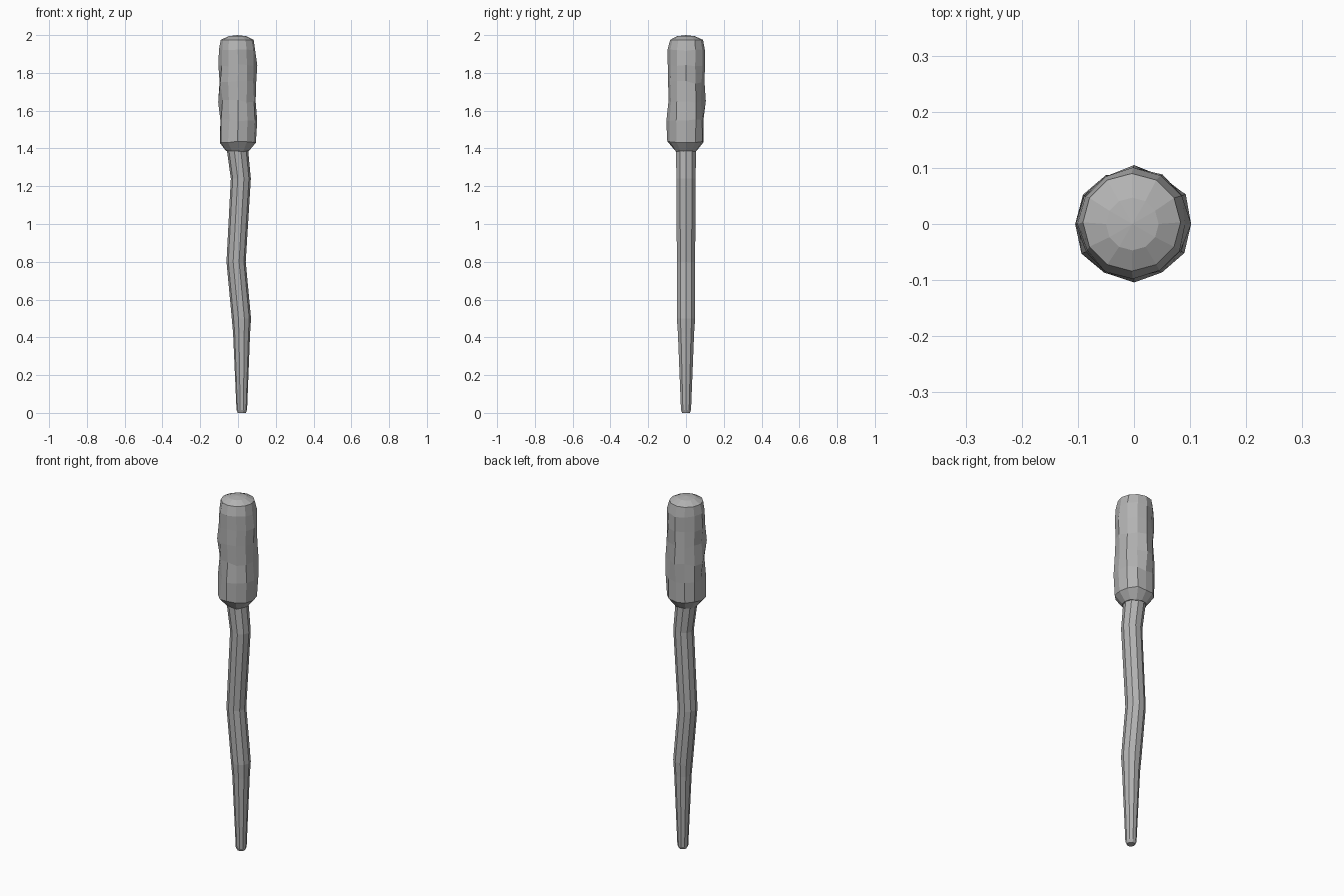
import bpy, bmesh, math, random

random.seed(4)
cube = bpy.data.objects.get("Cube")
if cube:
    bpy.data.objects.remove(cube, do_unlink=True)

grey = bpy.data.materials.new("plain_grey")
grey.use_nodes = True
colour = (0.45, 0.45, 0.45, 1)
grey.diffuse_color = colour
grey.node_tree.nodes["Principled BSDF"].inputs["Base Color"].default_value = colour


def loft(name, rings, sides, jitter=None, turn=0.0, apex=None):
    """Skin rings of (z, centre x, centre y, radius); an apex closes the top as a fan."""
    bm = bmesh.new()
    loops = []
    for i, (z, cx, cy, r) in enumerate(rings):
        amount = jitter[i] if jitter else 0
        loop = []
        for k in range(sides):
            a = turn + 2 * math.pi * k / sides
            rr = r + random.uniform(-amount, amount)
            dz = random.uniform(-amount, amount)
            loop.append(bm.verts.new((cx + rr * math.cos(a), cy + rr * math.sin(a), z + dz)))
        loops.append(loop)
    for low, high in zip(loops, loops[1:]):
        for k in range(sides):
            n = (k + 1) % sides
            bm.faces.new((low[k], low[n], high[n], high[k]))
    bm.faces.new(loops[0][::-1])
    if apex:
        tip = bm.verts.new(apex)
        for k in range(sides):
            bm.faces.new((loops[-1][k], loops[-1][(k + 1) % sides], tip))
    else:
        bm.faces.new(loops[-1])
    mesh = bpy.data.meshes.new(name)
    bm.to_mesh(mesh)
    bm.free()
    mesh.materials.append(grey)
    obj = bpy.data.objects.new(name, mesh)
    bpy.context.collection.objects.link(obj)
    return obj


# Crooked tapering shaft, bending only sideways
loft("shaft", [
    (0.0, 0.020, 0, 0.021), (0.015, 0.020, 0, 0.028), (0.42, 0.019, 0, 0.045),
    (0.50, 0.018, 0, 0.051), (0.80, -0.010, 0, 0.051), (1.24, 0.015, 0, 0.053),
    (1.42, -0.006, 0, 0.057)], 10)

# Lumpy faceted head with a shallow domed top
loft("head", [
    (1.385, -0.003, 0, 0.058), (1.435, -0.003, 0, 0.096), (1.55, 0.0, 0, 0.099),
    (1.65, 0.0, 0, 0.098), (1.75, -0.002, 0, 0.098), (1.84, 0.0, 0, 0.098),
    (1.92, -0.002, 0, 0.097), (1.975, -0.004, 0.003, 0.087), (1.994, -0.003, 0, 0.047)],
    12, [0.003, 0.005, 0.008, 0.009, 0.008, 0.007, 0.004, 0, 0], apex=(-0.003, 0, 2.0))
